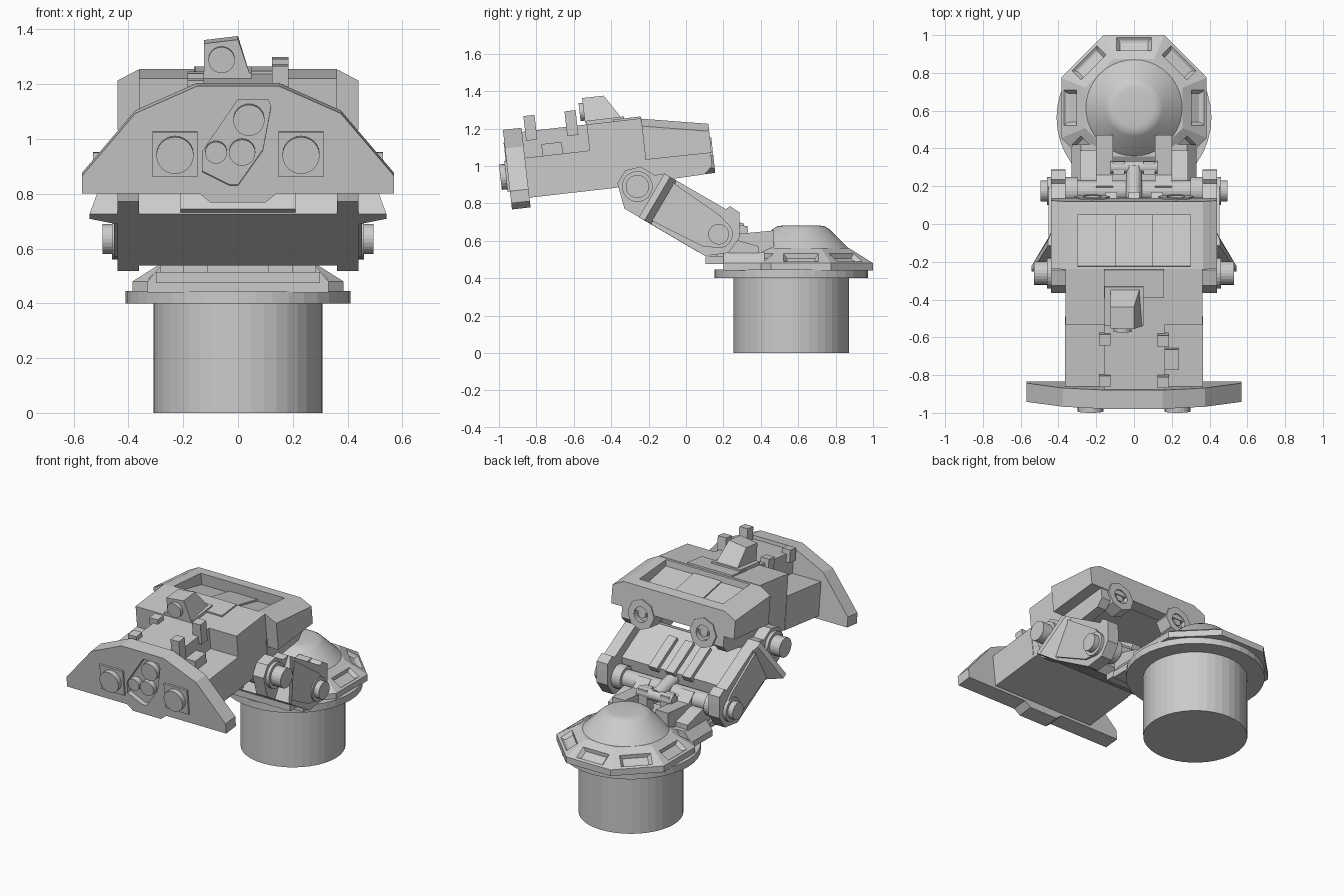
import bpy, bmesh, math
from mathutils import Matrix, Vector

cube = bpy.data.objects.get("Cube")
if cube:
    bpy.data.objects.remove(cube, do_unlink=True)

# Working frames: world, tilted head and sloping arm share the upper hinge
WORLD = Matrix.Identity(4)
HINGE = Matrix.Translation((0, -0.26, 0.89))
HEAD = HINGE @ Matrix.Rotation(math.radians(6.5), 4, 'X')
ARM = HINGE @ Matrix.Rotation(math.radians(-30.4), 4, 'X')
REACH = 0.504


def finish(name, bm, frame=WORLD):
    bmesh.ops.recalc_face_normals(bm, faces=bm.faces)
    mesh = bpy.data.meshes.new(name)
    bm.to_mesh(mesh)
    bm.free()
    mesh.transform(frame)
    obj = bpy.data.objects.new(name, mesh)
    bpy.context.collection.objects.link(obj)
    return obj


def loft(name, start, end, frame=WORLD):
    """Solid between two matching loops of points."""
    bm = bmesh.new()
    a, b = ([bm.verts.new(p) for p in loop] for loop in (start, end))
    bm.faces.new(a)
    bm.faces.new(b[::-1])
    for i in range(len(a)):
        j = (i + 1) % len(a)
        bm.faces.new((a[i], b[i], b[j], a[j]))
    return finish(name, bm, frame)


def prism_x(name, profile, lo, hi, frame=WORLD):
    return loft(name, *[[(x, y, z) for y, z in profile] for x in (lo, hi)], frame)


def prism_y(name, profile, lo, hi, frame=WORLD):
    return loft(name, *[[(x, y, z) for x, z in profile] for y in (lo, hi)], frame)


def box(name, x, y, z, frame=WORLD):
    return prism_x(name, [(y[0], z[0]), (y[1], z[0]), (y[1], z[1]), (y[0], z[1])], *x, frame)


def rod(name, p, q, r, frame=WORLD, sides=24):
    p, q = Vector(p), Vector(q)
    bm = bmesh.new()
    m = Matrix.Translation((p + q) / 2) @ (q - p).to_track_quat('Z', 'Y').to_matrix().to_4x4()
    bmesh.ops.create_cone(bm, cap_ends=True, segments=sides, radius1=r, radius2=r,
                          depth=(q - p).length, matrix=m)
    return finish(name, bm, frame)


def cut(target, cutter):
    cutter.hide_render = True
    mod = target.modifiers.new("Cut", 'BOOLEAN')
    mod.object, mod.solver = cutter, 'EXACT'
    bpy.context.view_layer.objects.active = target
    bpy.ops.object.modifier_apply(modifier=mod.name)
    bpy.data.objects.remove(cutter, do_unlink=True)


def mirror(half):
    """Complete a symmetric outline from its +x half, listed top to bottom."""
    return half + [(-x, z) for x, z in reversed(half)]


def smooth(obj):
    bpy.ops.object.select_all(action='DESELECT')
    obj.select_set(True)
    bpy.context.view_layer.objects.active = obj
    bpy.ops.object.shade_smooth_by_angle(angle=math.radians(30))


# Base: post, round flange, windowed octagon and dome
rod("base_post", (0, 0.563, 0), (0, 0.563, 0.41), 0.308, sides=40)
rod("base_flange", (0, 0.563, 0.4), (0, 0.563, 0.445), 0.41, sides=40)


def octagon(apothem, z):
    r = apothem / math.cos(math.pi / 8)
    angles = [math.pi / 8 + k * math.pi / 4 for k in range(8)]
    return [(r * math.cos(a), 0.615 + r * math.sin(a), z) for a in angles]


def rectangle(w, h, z):
    return [(-w, -h, z), (w, -h, z), (w, h, z), (-w, h, z)]


loft("octagon_rim", octagon(0.385, 0.44), octagon(0.385, 0.48))
ring = loft("octagon_slopes", octagon(0.385, 0.48), octagon(0.258, 0.56))
for k in range(8):
    frame = (Matrix.Translation((0, 0.615, 0)) @ Matrix.Rotation(k * math.pi / 4, 4, 'Z')
             @ Matrix.Translation((0, 0.338, 0.51))
             @ Matrix.Rotation(-math.atan2(0.08, 0.127), 4, 'X'))
    cut(ring, loft("window_cutter", rectangle(0.075, 0.028, -0.022),
                   rectangle(0.097, 0.042, 0.004), frame))

bm = bmesh.new()
outline = [(0, 0.682), (0.1, 0.681), (0.128, 0.677), (0.15, 0.663), (0.255, 0.56), (0, 0.555)]
points = [bm.verts.new((r, 0, z)) for r, z in outline]
edges = [bm.edges.new(pair) for pair in zip(points, points[1:])]
bmesh.ops.spin(bm, geom=points + edges, cent=(0, 0, 0), axis=(0, 0, 1),
               angle=math.tau, steps=40, use_duplicate=False)
bmesh.ops.remove_doubles(bm, verts=bm.verts, dist=0.0005)
smooth(finish("dome", bm, Matrix.Translation((0, 0.615, 0))))

# Base fork reaching forward to the lower hinge
prism_y("fork_foot", mirror([(0.28, 0.54), (0.33, 0.48), (0.33, 0.44)]), 0.2, 0.42)
box("fork_toe", (-0.3, 0.3), (0.105, 0.28), (0.475, 0.515))
for side, s in (("left", 1), ("right", -1)):
    prism_x("fork_inner_" + side, [(0.13, 0.5), (0.13, 0.64), (0.2, 0.69), (0.26, 0.635),
                                   (0.47, 0.655), (0.47, 0.5)], s * 0.11, s * 0.2)
    prism_x("fork_outer_" + side, [(0.16, 0.5), (0.16, 0.62), (0.25, 0.61), (0.39, 0.57),
                                   (0.39, 0.48)], s * 0.2, s * 0.285)
    box("piston_lug_" + side, (s * 0.05, s * 0.11), (0.26, 0.33), (0.54, 0.68))
rod("piston", (0, 0.12, 0.7), (0, 0.3, 0.65), 0.042)
rod("piston_pin", (-0.125, 0.3, 0.65), (0.125, 0.3, 0.65), 0.033)

# Arm: central body, ribs, cheeks, flared guards and hinge bolts
prism_x("arm_body", [(0.09, -0.138), (0.09, 0.03), (0.13, 0.075), (0.42, 0.075),
                     (0.45, 0.0), (0.48, -0.08), (0.46, -0.138)], -0.38, 0.38, ARM)
box("arm_front_pad", (-0.21, 0.21), (0.065, 0.1), (-0.13, -0.02), ARM)
for x in (-0.12, 0, 0.12):
    box("arm_rib", (x - 0.03, x + 0.03), (0.2, 0.44), (0.06, 0.1), ARM)
rod("lower_axle", (-0.4, REACH, 0), (0.4, REACH, 0), 0.055, ARM)
cheek = [(-0.1, -0.04), (-0.1, 0.04), (-0.04, 0.1), (0.05, 0.1), (0.09, 0.133), (0.47, 0.135),
         (0.48, 0.16), (0.54, 0.157), (0.57, 0.11), (0.61, 0.04), (0.6, -0.06), (0.5, -0.137),
         (0, -0.137)]
panel = [(0.14, -0.12), (0.14, 0.115), (0.46, 0.09), (0.55, 0.06), (0.55, -0.06), (0.46, -0.1)]
for side, s in (("left", 1), ("right", -1)):
    prism_x("arm_cheek_" + side, cheek, s * 0.362, s * 0.44, ARM)
    prism_x("arm_panel_" + side, panel, s * 0.43, s * 0.452, ARM)
    low, high = ([(s * x, u, v) for x, u in ((0.4, 0.09), (w, 0.09), (w, 0.125), (0.44, 0.165))]
                 for w, v in ((0.542, -0.137), (0.455, 0.133)))
    loft("arm_guard_" + side, low, high, ARM)
    for label, u, r, tip in (("upper", 0, 0.062, 0.53), ("lower", REACH, 0.055, 0.495)):
        rod(label + "_collar_" + side, (s * 0.3, u, 0), (s * 0.46, u, 0), r + 0.02, ARM)
        rod(label + "_bolt_" + side, (s * 0.3, u, 0), (s * tip, u, 0), r, ARM)

# Head: hollow body with a low front ledge and a wider rear housing
box("head_ledge", (-0.365, 0.365), (-0.59, -0.23), (0.006, 0.22), HEAD)
box("head_centre_deck", (-0.16, 0.165), (-0.59, -0.22), (0.21, 0.36), HEAD)
middle = box("head_middle", (-0.362, 0.362), (-0.232, 0.062), (0.006, 0.36), HEAD)
fore = mirror([(0.365, 0.358), (0.44, 0.318), (0.44, 0.137)])
aft = mirror([(0.365, 0.29), (0.44, 0.25), (0.44, 0.134)])
rear = loft("head_rear", [(x, 0.06, z) for x, z in fore],
            [(x, 0.415, z) for x, z in aft], HEAD)
for part in (middle, rear):
    cut(part, box("cavity_cutter", (-0.3, 0.3), (-0.1, 0.34), (-0.1, 0.195), HEAD))
tray = [(0.3, 0.075), (0.3, 0.345), (-0.3, 0.345), (-0.3, 0.075)]
cut(rear, loft("tray_cutter", [(x, y, 0.34 - 0.33 * y) for x, y in tray],
               [(x, y, 0.5) for x, y in tray], HEAD))
prism_x("tray_panel", [(0.07, 0.29), (0.07, 0.325), (0.35, 0.237), (0.35, 0.21)],
        -0.1, 0.1, HEAD)
box("deck_pad", (-0.16, 0.16), (-0.09, 0.06), (0.35, 0.37), HEAD)
for side, s in (("left", 1), ("right", -1)):
    prism_x("rear_skirt_" + side, [(0.05, 0.015), (0.05, 0.2), (0.41, 0.2), (0.41, 0.064),
                                   (0.365, 0.024)], s * 0.3, s * 0.365, HEAD)
    x = s * 0.222
    lug = rod("rear_lug_" + side, (x, 0.33, 0.12), (x, 0.422, 0.12), 0.095, HEAD, 8)
    cut(lug, rod("lug_cutter", (x, 0.39, 0.12), (x, 0.5, 0.12), 0.048, HEAD))
    rod("rear_lug_pin_" + side, (x, 0.34, 0.12), (x, 0.41, 0.12), 0.026, HEAD, 16)

# Face plate with side lamps and a recessed lens cluster
BACK, FRONT = -0.58, -0.68
plate = prism_y("face_plate", mirror([
    (0.15, 0.382), (0.375, 0.282), (0.57, 0.052), (0.57, -0.013), (0.14, -0.013),
    (0.1, -0.046)]), FRONT, BACK, HEAD)
cluster = [(0, 0.333), (0.11, 0.333), (0.12, 0.305), (0.09, 0.145), (0, 0.017),
           (-0.03, 0.017), (-0.13, 0.067), (-0.13, 0.142)]
cut(plate, prism_y("cluster_cutter", cluster, FRONT - 0.05, FRONT + 0.03, HEAD))
for x, z, r in ((0.04, 0.257, 0.057), (0.015, 0.138, 0.048), (-0.08, 0.138, 0.04)):
    rod("cluster_lens", (x, FRONT + 0.04, z), (x, FRONT - 0.004, z), r, HEAD)
for side, x in (("left", 0.23), ("right", -0.23)):
    box("lamp_panel_" + side, (x - 0.083, x + 0.083), (FRONT - 0.012, BACK),
        (0.05, 0.215), HEAD)
    rod("lamp_" + side, (x, BACK, 0.132), (x, FRONT - 0.042, 0.132), 0.068, HEAD)

# Deck fittings and offset sensor
for y in (-0.533, -0.312):
    box("tall_post", (0.125, 0.185), (y - 0.03, y + 0.03), (0.31, 0.443), HEAD)
    box("short_post", (-0.185, -0.125), (y - 0.03, y + 0.03), (0.31, 0.39), HEAD)
box("ledge_block", (0.15, 0.235), (-0.485, -0.375), (0.2, 0.283), HEAD)
box("sensor_base", (-0.155, 0.05), (-0.235, -0.03), (0.35, 0.38), HEAD)
loft("sensor_housing",
     [(-0.125, -0.24, 0.37), (0.045, -0.24, 0.37), (0.03, -0.04, 0.37), (-0.125, -0.04, 0.37)],
     [(-0.125, -0.24, 0.488), (0, -0.24, 0.503), (0, -0.124, 0.503), (-0.125, -0.124, 0.488)],
     HEAD)
rod("sensor_lens", (-0.06, -0.2, 0.43), (-0.06, -0.262, 0.43), 0.048, HEAD)
